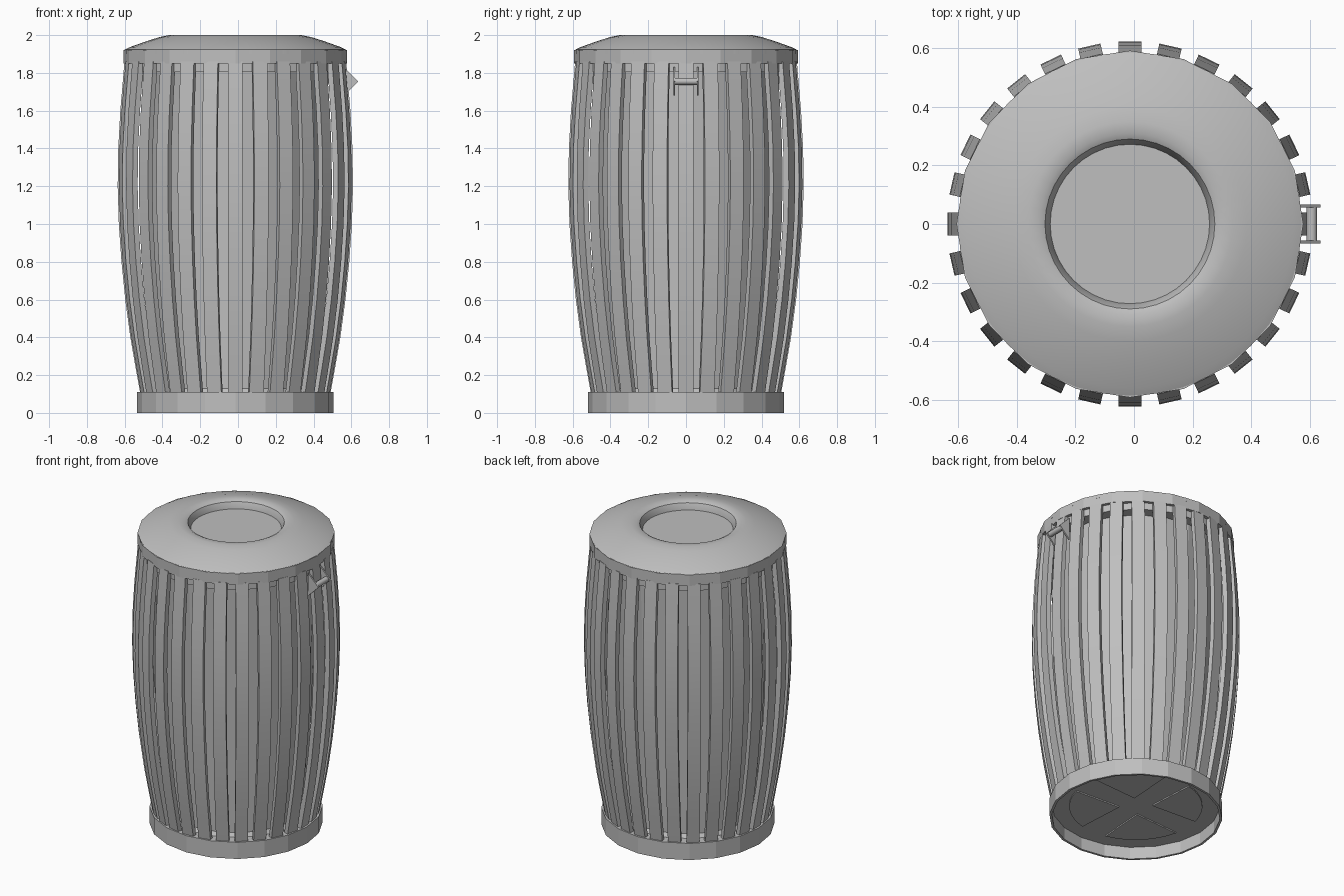
import bpy, bmesh
from math import pi, cos, sin, radians
from mathutils import Matrix, Vector

cube = bpy.data.objects.get("Cube")
if cube:
    bpy.data.objects.remove(cube, do_unlink=True)

CX = -0.014      # axis of the barrel
SLATS = 28
SIDES = 20

grey = bpy.data.materials.new("plain grey")
grey.use_nodes = True
colour = (0.52, 0.52, 0.52, 1)
grey.diffuse_color = colour
grey.node_tree.nodes["Principled BSDF"].inputs["Base Color"].default_value = colour


def finish(name, bm, smooth=None):
    bmesh.ops.recalc_face_normals(bm, faces=bm.faces)
    mesh = bpy.data.meshes.new(name)
    bm.to_mesh(mesh)
    bm.free()
    mesh.materials.append(grey)
    obj = bpy.data.objects.new(name, mesh)
    bpy.context.collection.objects.link(obj)
    obj.location.x = CX
    if smooth:
        bpy.ops.object.select_all(action='DESELECT')
        obj.select_set(True)
        bpy.context.view_layer.objects.active = obj
        bpy.ops.object.shade_smooth_by_angle(angle=radians(smooth))
    return obj


def lathe(name, profile, sides=SIDES, closed=False, smooth=None):
    """Turn a profile of (radius, height) points around z."""
    bm = bmesh.new()
    rings = []
    for r, z in profile:
        if r == 0:
            rings.append([bm.verts.new((0, 0, z))] * sides)
        else:
            rings.append([bm.verts.new((r * cos(2 * pi * i / sides),
                                        r * sin(2 * pi * i / sides), z))
                          for i in range(sides)])
    pairs = list(zip(rings, rings[1:]))
    if closed:
        pairs.append((rings[-1], rings[0]))
    for a, b in pairs:
        for i in range(sides):
            j = (i + 1) % sides
            corners = list(dict.fromkeys((a[i], a[j], b[j], b[i])))
            bm.faces.new(corners)
    return finish(name, bm, smooth)


def prism(name, outline, depth):
    """Extrude an outline of points by a depth vector."""
    bm = bmesh.new()
    face = bm.faces.new([bm.verts.new(p) for p in outline])
    new = bmesh.ops.extrude_face_region(bm, geom=[face])["geom"]
    bmesh.ops.translate(bm, vec=depth,
                        verts=[v for v in new if isinstance(v, bmesh.types.BMVert)])
    return finish(name, bm)


# Base hoop, open underneath
lathe("base_hoop", [(0.52, 0), (0.52, 0.11), (0.45, 0.11), (0.45, 0.08),
                    (0.505, 0.08), (0.505, 0)], closed=True)

# Inner bin with its floor
lathe("inner_bin", [(0, 0.08), (0.46, 0.08), (0.425, 0.13), (0.495, 1.82), (0, 1.82)])

# Raised wedge panels under the floor, leaving a cross between them
for q in range(4):
    a0 = q * pi / 2
    arc = [(0.4 * cos(a0 + radians(a)), 0.4 * sin(a0 + radians(a)), 0.072)
           for a in range(13, 78, 8)]
    tip = (0.1 * cos(a0 + pi / 4), 0.1 * sin(a0 + pi / 4), 0.072)
    prism("floor_panel", arc + [tip], (0, 0, 0.012))

# Bowed slats around the bin
bow = [(0.503, 0.1), (0.53, 0.25), (0.556, 0.4), (0.583, 0.6), (0.603, 0.8),
       (0.617, 1.0), (0.623, 1.2), (0.62, 1.4), (0.609, 1.6), (0.587, 1.86)]
bm = bmesh.new()
for k in range(SLATS):
    turn = Matrix.Rotation(2 * pi * k / SLATS, 3, 'Z')
    rows = [[bm.verts.new(turn @ Vector((r + dr, w, z)))
             for dr, w in ((0, -0.039), (0, 0.039), (-0.03, 0.039), (-0.03, -0.039))]
            for r, z in bow]
    bm.faces.new(rows[0])
    bm.faces.new(rows[-1])
    for a, b in zip(rows, rows[1:]):
        for i in range(4):
            j = (i + 1) % 4
            bm.faces.new((a[i], a[j], b[j], b[i]))
finish("slats", bm, 30)

# Ring that carries the slat tops
lathe("upper_ring", [(0.572, 1.805), (0.572, 1.86), (0.5, 1.86), (0.5, 1.805)], closed=True)

# Lid: faceted band, domed top with a rimmed opening, and the plate inside it
lathe("lid_band", [(0.592, 1.85), (0.592, 1.922), (0.5, 1.922), (0.5, 1.85)], closed=True)
lathe("lid_dome", [(0.586, 1.9), (0.586, 1.923), (0.56, 1.936), (0.47, 1.968), (0.4, 1.99),
                   (0.35, 2.0), (0.31, 2.0), (0.29, 1.99), (0.272, 1.95),
                   (0.272, 1.93), (0.5, 1.9)],
      sides=40, closed=True, smooth=35)
lathe("opening_plate", [(0.28, 1.95), (0, 1.95)])

# Latch: two triangular cheeks and a roller
for side in (-1, 1):
    prism("latch_cheek", [(0.575, side * 0.067, 1.83), (0.65, side * 0.067, 1.755),
                          (0.575, side * 0.067, 1.68)], (0, -side * 0.01, 0))
bm = bmesh.new()
bmesh.ops.create_cone(bm, cap_ends=True, segments=12, radius1=0.018, radius2=0.018, depth=0.124,
                      matrix=Matrix.Translation((0.621, 0, 1.755)) @ Matrix.Rotation(pi / 2, 4, 'X'))
finish("latch_roller", bm, 40)
